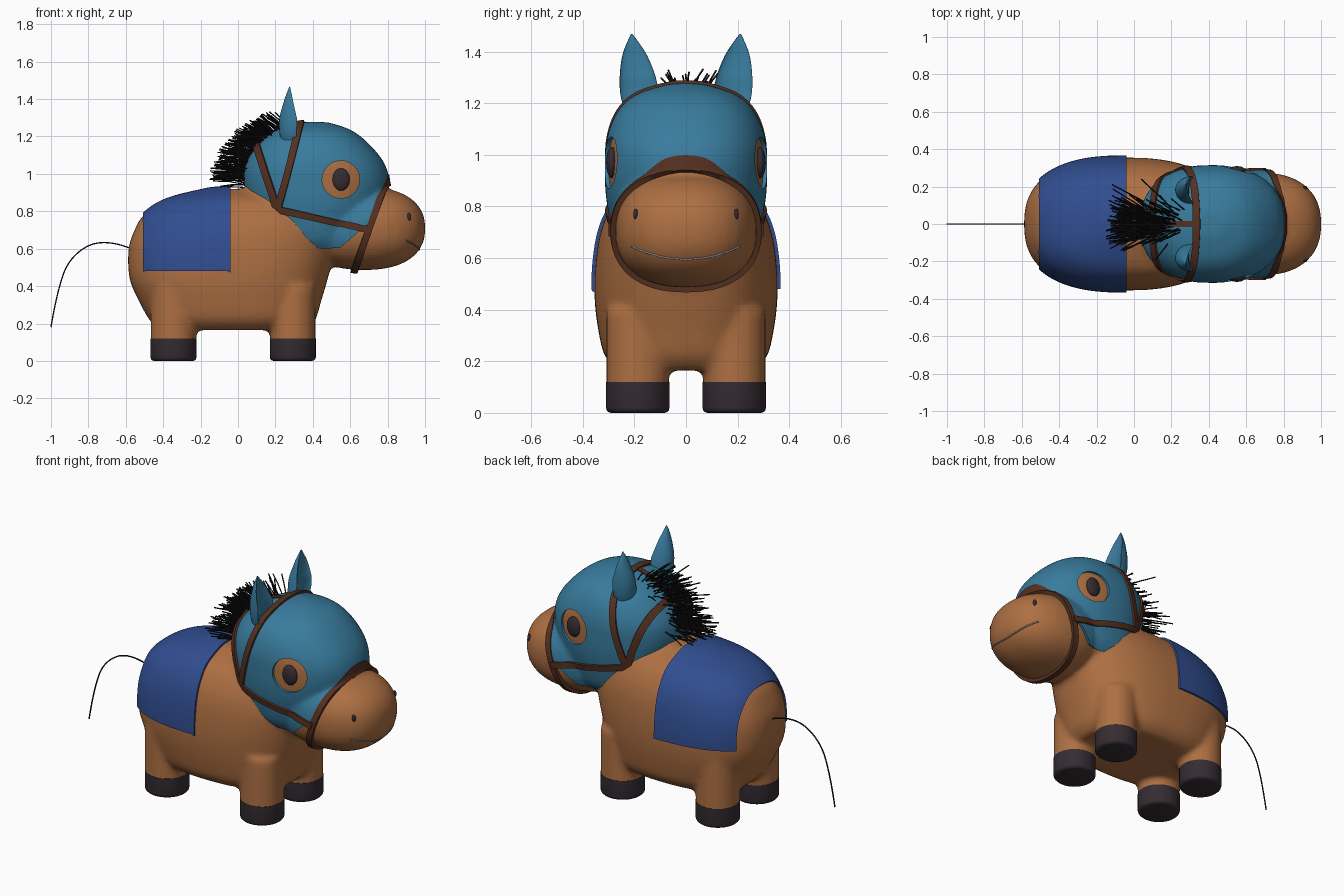
import bpy, bmesh, math, random
from mathutils import Vector, Matrix
from mathutils.bvhtree import BVHTree

random.seed(4)
cube = bpy.data.objects.get("Cube")
if cube:
    bpy.data.objects.remove(cube, do_unlink=True)


def material(name, r, g, b):
    m = bpy.data.materials.new(name)
    m.use_nodes = True
    m.diffuse_color = (r, g, b, 1)
    m.node_tree.nodes["Principled BSDF"].inputs["Base Color"].default_value = (r, g, b, 1)
    return m


COAT = material("chestnut coat", .42, .16, .055)
TEAL = material("teal hood", .04, .2, .34)
BLUE = material("blue blanket", .03, .075, .28)
DARK = material("dark hoof", .035, .025, .032)
LEATHER = material("brown leather", .09, .03, .015)
HAIR = material("black hair", .008, .007, .008)
GREY = material("grey stitch", .28, .28, .3)


def smooth(ob, angle=50):
    bpy.ops.object.select_all(action='DESELECT')
    ob.select_set(True)
    bpy.context.view_layer.objects.active = ob
    bpy.ops.object.shade_smooth_by_angle(angle=math.radians(angle))


def add_object(name, bm, mat):
    bmesh.ops.recalc_face_normals(bm, faces=bm.faces)
    mesh = bpy.data.meshes.new(name)
    bm.to_mesh(mesh)
    bm.free()
    mesh.materials.append(mat)
    ob = bpy.data.objects.new(name, mesh)
    bpy.context.collection.objects.link(ob)
    return ob


def bake(ob):
    """Apply all modifiers of an object."""
    deps = bpy.context.evaluated_depsgraph_get()
    mesh = bpy.data.meshes.new_from_object(ob.evaluated_get(deps))
    ob.modifiers.clear()
    ob.data = mesh


def loft(bm, slices, p=2.5, seg=48, steps=4):
    """Stack superellipse rings (z, x min, x max, half width, y centre)."""
    rows = [slices[0]] + slices + [slices[-1]]
    dense = []
    for a, b, c, d in zip(rows, rows[1:], rows[2:], rows[3:]):
        for i in range(steps):
            t = i / steps
            dense.append([q + .5 * t * (r - o + t * (2*o - 5*q + 4*r - s + t * (3*(q - r) + s - o)))
                          for o, q, r, s in zip(a, b, c, d)])
    dense.append(slices[-1])
    rings = []
    for z, x0, x1, w, cy in dense:
        ring = []
        for k in range(seg):
            c, s = math.cos(math.tau * k / seg), math.sin(math.tau * k / seg)
            ring.append(bm.verts.new(((x0 + x1) / 2 + (x1 - x0) / 2 * math.copysign(abs(c) ** (2 / p), c),
                                      cy + w * math.copysign(abs(s) ** (2 / p), s), z)))
        rings.append(ring)
    for lo, hi in zip(rings, rings[1:]):
        for k in range(seg):
            bm.faces.new((lo[k], lo[k - 1], hi[k - 1], hi[k]))
    bm.faces.new(rings[0])
    bm.faces.new(rings[-1][::-1])


def ellipsoid(bm, centre, radii, p=2.0):
    made = bmesh.ops.create_uvsphere(bm, u_segments=32, v_segments=20, radius=1)
    for v in made["verts"]:
        n = sum(abs(c) ** p for c in v.co) ** (1 / p)
        v.co = Vector(centre) + Vector(c / n * r for c, r in zip(v.co, radii))


def cylinder(bm, x, y, z0, z1, r):
    return bmesh.ops.create_cone(bm, cap_ends=True, segments=40, radius1=r, radius2=r, depth=z1 - z0,
                                 matrix=Matrix.Translation((x, y, (z0 + z1) / 2)))


def fuse(ob):
    """Blend overlapping solids into one soft skin."""
    m = ob.modifiers.new("fuse", 'REMESH')
    m.mode, m.voxel_size = 'VOXEL', .016
    m = ob.modifiers.new("soften", 'SMOOTH')
    m.factor, m.iterations = .5, 10
    bake(ob)
    smooth(ob, 80)


def shell(name, source, cuts, thickness, mat):
    """Cut a piece out of a skin (positive side of each plane goes) and thicken it."""
    bm = bmesh.new()
    bm.from_mesh(source.data)
    for co, no in cuts:
        bmesh.ops.bisect_plane(bm, geom=bm.verts[:] + bm.edges[:] + bm.faces[:],
                               plane_co=co, plane_no=no, clear_outer=True)
    mesh = bpy.data.meshes.new(name)
    bm.to_mesh(mesh)
    bm.free()
    mesh.materials.clear()
    mesh.materials.append(mat)
    ob = bpy.data.objects.new(name, mesh)
    bpy.context.collection.objects.link(ob)
    m = ob.modifiers.new("thickness", 'SOLIDIFY')
    m.thickness, m.offset = thickness, 1
    bake(ob)
    smooth(ob)
    return ob


def slab(x0, z0, x1, z1, half=.017):
    p, n = Vector((x0, 0, z0)), Vector((z0 - z1, 0, x1 - x0)).normalized()
    return [(p + n * half, n), (p - n * half, -n)]


def wire(name, paths, radius, mat, kind='POLY'):
    cu = bpy.data.curves.new(name, 'CURVE')
    cu.dimensions, cu.bevel_depth, cu.bevel_resolution = '3D', radius, 1
    for path in paths:
        sp = cu.splines.new(kind)
        sp.points.add(len(path) - 1)
        for pt, co in zip(sp.points, path):
            pt.co = (*co, 1)
        if kind == 'NURBS':
            sp.use_endpoint_u, sp.order_u = True, 3
    cu.materials.append(mat)
    ob = bpy.data.objects.new(name, cu)
    bpy.context.collection.objects.link(ob)


# Head form: skull and muzzle
def head_parts(bm):
    loft(bm, [(.56, .25, .62, .17, 0), (.64, .15, .66, .25, 0), (.75, .1, .72, .28, 0),
              (.85, .07, .77, .297, 0), (.95, .045, .795, .3, 0), (1.05, .055, .77, .295, 0),
              (1.15, .12, .69, .26, 0), (1.22, .21, .6, .19, 0), (1.262, .33, .48, .06, 0)], 2.3)
    ellipsoid(bm, (.675, 0, .708), (.327, .275, .222), 2.35)


bm = bmesh.new()
head_parts(bm)
head = add_object("head_form", bm, COAT)
fuse(head)

# Body with legs and head in one skin
LEGS = [(x, y) for x in (-.345, .293) for y in (-.187, .187)]
bm = bmesh.new()
head_parts(bm)
loft(bm, [(.165, -.42, .37, .26, 0), (.22, -.475, .415, .315, 0), (.32, -.53, .445, .34, 0), (.42, -.575, .475, .353, 0),
          (.52, -.588, .5, .355, 0), (.62, -.582, .52, .347, 0), (.7, -.553, .52, .332, 0),
          (.78, -.505, .5, .3, 0), (.86, -.38, .45, .235, 0), (.92, -.14, .35, .1, 0)])
for x, y in LEGS:
    cylinder(bm, x, y, .02, .4, .122)
body = add_object("body", bm, COAT)
fuse(body)

# Hooves
for i, (x, y) in enumerate(LEGS):
    bm = bmesh.new()
    cylinder(bm, x, y, 0, .12, .123)
    rim = [e for e in bm.edges if all(v.co.z < .01 for v in e.verts)]
    bmesh.ops.bevel(bm, geom=rim, offset=.02, segments=3, affect='EDGES', profile=.5)
    smooth(add_object(f"hoof_{i + 1}", bm, DARK))

# Blanket over the back
shell("blanket", body, [((-.5, 0, 0), (-1, 0, 0)), ((-.04, 0, 0), (1, 0, 0)),
                        ((0, 0, .48), (0, 0, -1))], .012, BLUE)

# Hood with eye holes
NOSE_CUT = ((.71, 0, .73), Vector((.47, 0, -.17)).normalized())
hood = shell("hood", head, [((.04, 0, .92), Vector((-.3, 0, -.38)).normalized()), ((0, 0, .61), (0, 0, -1)),
                            ((.55, 0, .61), Vector((.11, 0, -.13)).normalized()), NOSE_CUT], .015, TEAL)
bm = bmesh.new()
bmesh.ops.create_cone(bm, cap_ends=True, segments=48, radius1=.1, radius2=.1, depth=2,
                      matrix=Matrix.Translation((.55, 0, .97)) @ Matrix.Rotation(math.pi / 2, 4, 'X'))
cutter = add_object("eye_cutter", bm, TEAL)
cutter.hide_render = True
m = hood.modifiers.new("eye_holes", 'BOOLEAN')
m.operation, m.solver, m.object = 'DIFFERENCE', 'EXACT', cutter
bake(hood)
smooth(hood)
bpy.data.objects.remove(cutter, do_unlink=True)

# Bridle straps
above = ((0, 0, .8), (0, 0, -1))
shell("noseband", body, slab(.79, .95, .622, .49), .02, LEATHER)
shell("cheek_straps", head, slab(.21, .815, .7, .7) + [((.2, 0, 0), (-1, 0, 0)), NOSE_CUT], .027, LEATHER)
shell("crown_strap", head, slab(.22, .81, .34, 1.27) + [above], .027, LEATHER)
shell("neck_strap", head, slab(.22, .81, .11, 1.15) + [above], .027, LEATHER)
shell("poll_strap", head, [((0, .015, 0), (0, 1, 0)), ((0, -.015, 0), (0, -1, 0)), ((.33, 0, 0), (1, 0, 0)),
                           ((0, 0, 1.13), (0, 0, -1))], .022, LEATHER)

# Eyes, nostrils and ears on both sides
tree = BVHTree.FromObject(head, bpy.context.evaluated_depsgraph_get())
for side, s in (("left", 1), ("right", -1)):
    spot = tree.ray_cast(Vector((.55, s, .97)), Vector((0, -s, 0)))[0]
    bm = bmesh.new()
    ellipsoid(bm, spot, (.047, .022, .06))
    smooth(add_object("eye_" + side, bm, DARK))
    spot = tree.ray_cast(Vector((2, s * .195, .77)), Vector((-1, 0, 0)))[0]
    bm = bmesh.new()
    ellipsoid(bm, spot, (.012, .009, .021))
    smooth(add_object("nostril_" + side, bm, DARK))
    bm = bmesh.new()
    loft(bm, [(1.14, .235, .36, .06, s * .165), (1.22, .222, .4, .074, s * .178), (1.3, .222, .41, .07, s * .187),
              (1.38, .243, .36, .05, s * .198), (1.43, .26, .31, .026, s * .205), (1.468, .275, .282, .003, s * .21)],
         2, 32)
    for v in bm.verts:  # hollow the front of the ear
        mid = .315 if v.co.z < 1.3 else .315 - .22 * (v.co.z - 1.3)
        if v.co.x > mid:
            v.co.x -= 1.25 * (v.co.x - mid)
    smooth(add_object("ear_" + side, bm, TEAL))

# Mouth line
mouth = []
for i in range(25):
    y = .21 * (i / 12 - 1)
    z = .595 + .05 * (y / .21) ** 2
    mouth.append(tree.ray_cast(Vector((2, y, z)), Vector((-1, 0, 0)))[0])
wire("mouth", [mouth], .004, GREY)

# Mane of loose hairs fanning back from the crest
hairs = []
for i in range(260):
    t = random.random()
    a = math.radians(175 - 55 * t + random.uniform(-9, 9))
    y = random.gauss(0, .035)
    origin = Vector((.4, y, .93))
    ray = Vector((math.cos(a), 0, math.sin(a)))
    root = tree.ray_cast(origin + ray * 2, -ray)[0]
    lean = math.radians(177 - 42 * t + random.uniform(-8, 8))
    aim = Vector((math.cos(lean), y * 6 + random.uniform(-.3, .3), math.sin(lean)))
    length = random.uniform(.1, .16) * (1.25 - .3 * t)
    hairs.append([root, root + aim * length * .5, root + aim * length + Vector((0, 0, -.012))])
wire("mane", hairs, .0035, HAIR)

# Tail
wire("tail", [[(-.57, 0, .6), (-.72, 0, .66), (-.9, 0, .56), (-.97, 0, .36), (-1, 0, .18)]], .004, HAIR, 'NURBS')

bpy.data.objects.remove(head, do_unlink=True)
